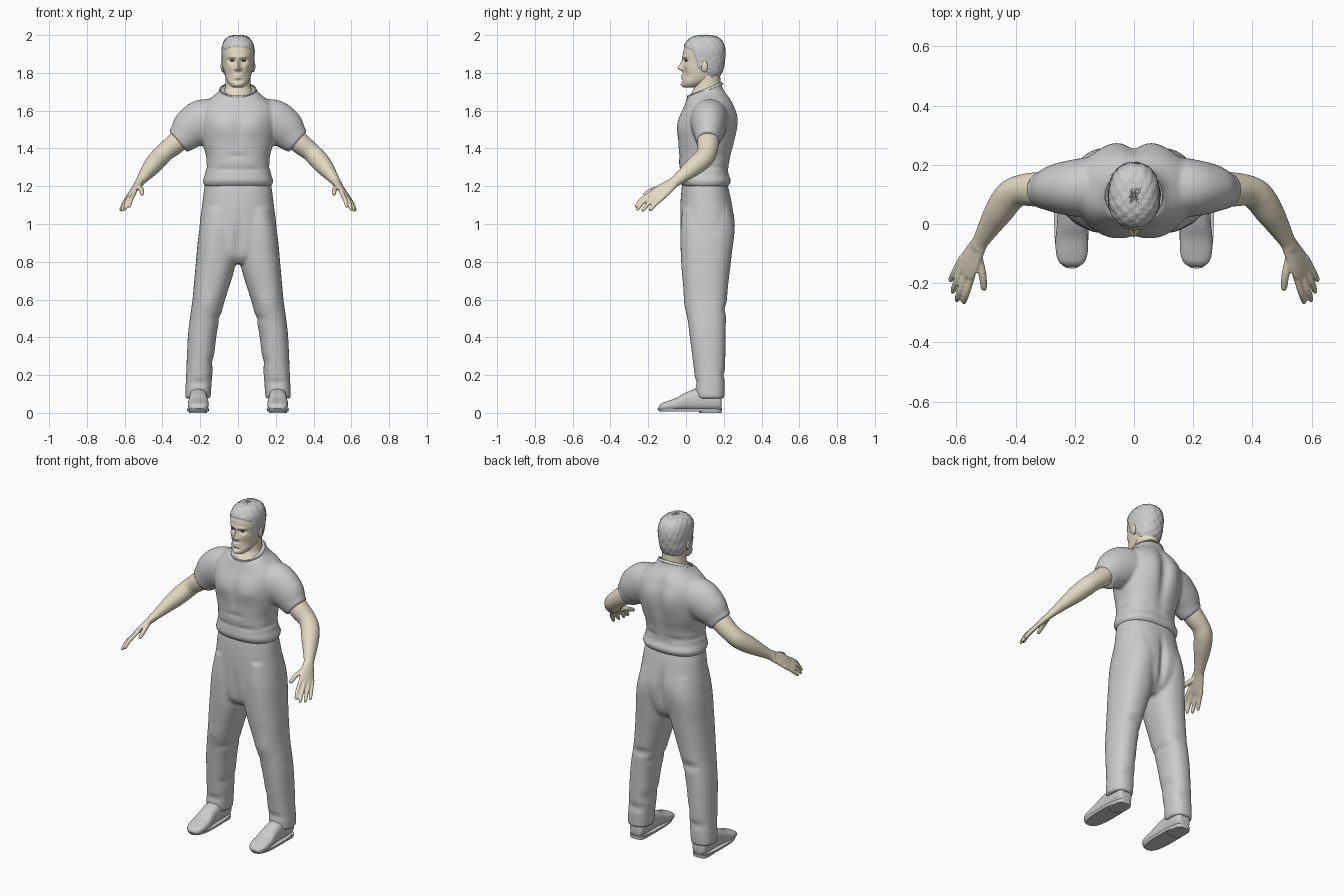
import bpy, bmesh, math, random
from mathutils import Vector, Matrix

cube = bpy.data.objects.get("Cube")
if cube:
    bpy.data.objects.remove(cube, do_unlink=True)
random.seed(4)


def material(name, rgb):
    m = bpy.data.materials.new(name)
    m.use_nodes = True
    m.diffuse_color = (*rgb, 1)
    m.node_tree.nodes["Principled BSDF"].inputs["Base Color"].default_value = (*rgb, 1)
    return m


GREY = material("plain grey", (0.6, 0.6, 0.6))
SKIN = material("pale skin", (0.77, 0.7, 0.53))
DARK = material("dark eye", (0.1, 0.09, 0.08))


def resample(rows, steps):
    """Smooth curve through rows of numbers."""
    out = []
    for i in range(len(rows) - 1):
        a, b, c, d = (rows[max(0, min(len(rows) - 1, i + k))] for k in (-1, 0, 1, 2))
        for s in range(steps):
            t = s / steps
            out.append([q + 0.5 * t * (r - p + t * (2 * p - 5 * q + 4 * r - w + t * (3 * (q - r) + w - p)))
                        for p, q, r, w in zip(a, b, c, d)])
    return out + [list(rows[-1])]


def loft(bm, rows, axis=None, side=(1, 0, 0), power=2.0, n=32, steps=5, s=1):
    """Skin rings given as x, y, z, radius along side, radius across; s=-1 mirrors."""
    rows = resample(rows, steps)
    rings = []
    for i, r in enumerate(rows):
        nxt, prv = rows[min(i + 1, len(rows) - 1)], rows[max(i - 1, 0)]
        t = Vector(axis) if axis else (Vector(nxt[:3]) - Vector(prv[:3])).normalized()
        u = Vector(side)
        u = (u - t * u.dot(t)).normalized()
        v = t.cross(u)
        ring = []
        for k in range(n):
            ang = math.tau * k / n
            ca, sa = (math.copysign(abs(f) ** (2 / power), f) for f in (math.cos(ang), math.sin(ang)))
            co = Vector(r[:3]) + u * max(r[3], 0.002) * ca + v * max(r[4], 0.002) * sa
            ring.append(bm.verts.new((co.x * s, co.y, co.z)))
        rings.append(ring)
    for a, b in zip(rings, rings[1:]):
        for k in range(n):
            bm.faces.new((a[k], a[(k + 1) % n], b[(k + 1) % n], b[k]))
    bm.faces.new(rings[0])
    bm.faces.new(rings[-1])


def slabs(rows):
    """Rows of z, left x, right x, front y, back y to level rings."""
    return [((a + b) / 2, (f + k) / 2, z, (b - a) / 2, (k - f) / 2) for z, a, b, f, k in rows]


def body(rows):
    return slabs([(z, -w, w, f, k) for z, w, f, k in rows])


def finish(bm, name, mats, voxel=0, smooth=0, angle=60):
    bmesh.ops.recalc_face_normals(bm, faces=bm.faces)
    me = bpy.data.meshes.new(name)
    bm.to_mesh(me)
    bm.free()
    ob = bpy.data.objects.new(name, me)
    bpy.context.collection.objects.link(ob)
    for m in mats:
        me.materials.append(m)
    bpy.ops.object.select_all(action="DESELECT")
    ob.select_set(True)
    bpy.context.view_layer.objects.active = ob
    if voxel:
        mod = ob.modifiers.new("Blend", "REMESH")
        mod.mode, mod.voxel_size = "VOXEL", voxel
        sm = ob.modifiers.new("Soften", "SMOOTH")
        sm.factor, sm.iterations = 0.5, smooth
        bpy.ops.object.modifier_apply(modifier="Blend")
        bpy.ops.object.modifier_apply(modifier="Soften")
    bpy.ops.object.shade_smooth_by_angle(angle=math.radians(angle))
    return ob


def sculpt(verts, bumps):
    """Soft mirrored pushes: centre, radii, push."""
    for v in verts:
        p, move = v.co.copy(), Vector()
        for c, r, d in bumps:
            for s in ((1, -1) if c[0] else (1,)):
                q = sum(((p[i] - c[i] * (s if i == 0 else 1)) / r[i]) ** 2 for i in range(3))
                if q < 9:
                    move += Vector((d[0] * s, d[1], d[2])) * math.exp(-q)
        v.co += move


# Shirt with sleeves and slanted neckline
bm = bmesh.new()
loft(bm, body([(1.2, .178, -.02, .225), (1.23, .186, -.038, .24), (1.27, .174, -.034, .225),
               (1.35, .168, -.038, .235), (1.42, .185, -.04, .252), (1.5, .2, -.042, .262),
               (1.57, .205, -.032, .262), (1.62, .195, -.012, .25), (1.66, .155, .003, .235),
               (1.69, .115, .012, .215), (1.72, .095, .02, .195), (1.77, .085, .03, .185)]),
     axis=(0, 0, 1), power=2.4, n=48)
bmesh.ops.bisect_plane(bm, geom=bm.verts[:] + bm.edges[:] + bm.faces[:], plane_co=(0, .01, 1.675),
                       plane_no=(0, -.37, .93), clear_outer=True)
bmesh.ops.holes_fill(bm, edges=[e for e in bm.edges if e.is_boundary], sides=0)
for s in (1, -1):
    loft(bm, [(.09, .125, 1.57, .085, .1), (.135, .125, 1.56, .105, .1), (.19, .122, 1.54, .118, .098),
              (.25, .12, 1.5, .108, .086), (.29, .116, 1.46, .085, .07), (.317, .115, 1.436, .073, .062)],
         side=(.6, 0, .8), s=s)
shirt = finish(bm, "shirt", [GREY], voxel=.008, smooth=7)
sculpt(shirt.data.vertices, [
    ((.085, -.04, 1.52), (.07, .06, .06), (0, -.012, 0)),       # chest
    ((0, -.04, 1.5), (.02, .06, .1), (0, .006, 0)),
    ((.07, .26, 1.55), (.06, .06, .1), (0, .014, 0)),           # shoulder blades
    ((0, .26, 1.5), (.03, .08, .17), (0, -.016, 0)),            # spine
    ((.1, .23, 1.3), (.05, .06, .015), (0, -.006, 0)),          # back folds
    ((.08, -.04, 1.29), (.07, .05, .013), (0, .006, 0)),        # waist folds
    ((0, -.04, 1.36), (.06, .05, .015), (0, .005, 0)),
    ((.17, .1, 1.3), (.04, .1, .012), (-.006, 0, 0))])

# Collar band
bm = bmesh.new()
tilt = Matrix.Translation((0, .1, 1.708)) @ Matrix.Rotation(.38, 4, "X")
for i in range(48):
    a, b = (math.tau * k / 48 for k in (i, i + 1))
    quad = [(math.cos(t) * r * .98, math.sin(t) * r * 1.0, z)
            for r, z in ((.093, .006), (.098, -.008)) for t in (a, b)]
    vs = [bm.verts.new(tilt @ Vector(q)) for q in quad]
    bm.faces.new((vs[0], vs[1], vs[3], vs[2]))
bmesh.ops.remove_doubles(bm, verts=bm.verts, dist=.0005)
bmesh.ops.solidify(bm, geom=bm.faces[:], thickness=.006)
finish(bm, "collar", [GREY])

# Trousers
bm = bmesh.new()
loft(bm, body([(1.22, .172, -.018, .215), (1.18, .18, -.024, .228), (1.1, .19, -.03, .244),
               (1, .203, -.031, .254), (.9, .205, -.028, .246), (.83, .18, -.015, .22), (.79, .08, .02, .18)]),
     axis=(0, 0, 1), power=2.3, n=48)
for s in (1, -1):
    loft(bm, slabs([(1.08, .02, .18, -.02, .23), (.95, .008, .208, -.03, .25), (.8, .012, .223, -.026, .238),
                    (.7, .036, .232, -.018, .226), (.6, .068, .241, -.005, .217), (.5, .095, .255, .008, .212),
                    (.4, .115, .266, .02, .21), (.2, .136, .275, .045, .207), (.12, .142, .279, .05, .205),
                    (.075, .145, .28, .055, .203)]), axis=(0, 0, 1), power=2.3, s=s)
trousers = finish(bm, "trousers", [GREY], voxel=.009, smooth=8)
sculpt(trousers.data.vertices, [
    ((.09, .25, 1.0), (.06, .08, .09), (0, .01, 0)),            # seat
    ((0, .25, .96), (.02, .08, .12), (0, -.022, 0)),
    ((0, -.03, .9), (.02, .06, .1), (0, .012, 0)),
    ((.16, -.01, .58), (.06, .06, .06), (0, -.008, 0)),         # knees
    ((.12, .1, .5), (.05, .12, .02), (.008, 0, 0)),
    ((.16, .21, .55), (.06, .05, .025), (0, -.01, 0)),
    ((.2, .03, .16), (.06, .05, .02), (0, .008, 0)),            # ankle folds
    ((.2, .21, .2), (.07, .05, .025), (0, -.008, 0)),
    ((.14, .12, .27), (.04, .1, .03), (.008, 0, 0))])

# Shoes with sole and heel
for s, tag in ((1, "left"), (-1, "right")):
    bm = bmesh.new()
    rows = [(.188, .025, .03, .07), (.18, .04, .015, .1), (.14, .048, .012, .125), (.06, .048, .012, .128),
            (0, .05, .012, .108), (-.05, .055, .012, .08), (-.1, .053, .012, .062),
            (-.13, .042, .012, .05), (-.145, .02, .014, .034)]
    loft(bm, [(.21, y, (a + b) / 2, w, (b - a) / 2) for y, w, a, b in rows], axis=(0, 1, 0), power=2.5, s=s)
    finish(bm, tag + "_shoe", [GREY])
    bm = bmesh.new()
    loft(bm, slabs([(.007, .156, .266, -.14, .186), (.022, .152, .27, -.151, .19)]),
         axis=(0, 0, 1), power=2.7, steps=1, s=s)
    loft(bm, slabs([(0, .165, .258, .07, .188), (.02, .162, .262, .065, .19)]),
         axis=(0, 0, 1), power=3.5, steps=1, s=s)
    finish(bm, tag + "_sole", [GREY], angle=30)

# Arms with palm, fingers and thumb
across = (.42, .8, -.4)
fingers = [((.55, -.185, 1.163), (.566, -.235, 1.13), (.577, -.268, 1.088)),
           ((.568, -.17, 1.152), (.588, -.226, 1.117), (.6, -.262, 1.072)),
           ((.58, -.148, 1.143), (.601, -.198, 1.108), (.614, -.233, 1.067)),
           ((.587, -.125, 1.137), (.607, -.164, 1.104), (.622, -.194, 1.07)),
           ((.525, -.11, 1.2), (.512, -.17, 1.183), (.506, -.225, 1.155))]
for s, tag in ((1, "left"), (-1, "right")):
    bm = bmesh.new()
    loft(bm, [(.26, .118, 1.49, .055, .055), (.33, .117, 1.427, .058, .056), (.385, .113, 1.382, .052, .05),
              (.42, .093, 1.347, .053, .051), (.455, .045, 1.306, .05, .047), (.49, -.01, 1.262, .039, .035),
              (.517, -.056, 1.226, .03, .025), (.53, -.08, 1.21, .031, .022)], side=across, s=s)
    loft(bm, [(.518, -.058, 1.224, .029, .022), (.536, -.092, 1.199, .038, .019),
              (.556, -.13, 1.172, .046, .016), (.571, -.16, 1.15, .044, .012), (.576, -.17, 1.143, .03, .006)],
         side=across, s=s)
    for f in fingers:
        base, mid, tip = (Vector(p) for p in f)
        r = .0135 if f is fingers[4] else .0112
        root = base + (base - mid) * .35
        loft(bm, [(*root, r, r), (*base, r, r), (*mid, r, r), (*mid.lerp(tip, .8), r * .85, r * .8),
                  (*tip, r * .35, r * .35)], side=across, n=12, s=s)
    finish(bm, tag + "_arm", [SKIN], voxel=.0045, smooth=3)

# Neck
bm = bmesh.new()
loft(bm, body([(1.63, .1, .03, .19), (1.675, .092, .016, .19), (1.7, .078, .032, .187),
               (1.73, .068, .045, .184), (1.8, .064, .05, .18)]), axis=(0, 0, 1), steps=8, n=48)
finish(bm, "neck", [SKIN])

# Head, with hair raised and coloured by the hairline
hairline = [(1.7, .16), (1.77, .135), (1.8, .115), (1.83, .062), (1.88, .05), (1.92, .03), (1.938, -.01), (1.95, -.1)]


def hair_depth(p):
    for (za, ya), (zb, yb) in zip(hairline, hairline[1:]):
        if za <= p.z <= zb:
            return min(p.y - ya - (yb - ya) * (p.z - za) / (zb - za), p.z - 1.768)
    return .05 if p.z > 1.9 else -1


bm = bmesh.new()
loft(bm, body([(1.722, .02, -.008, .045), (1.73, .038, -.018, .07), (1.75, .055, -.021, .115),
               (1.78, .067, -.017, .168), (1.82, .075, -.015, .19), (1.86, .079, -.014, .198),
               (1.9, .082, -.016, .203), (1.935, .08, -.008, .2), (1.963, .07, .008, .188),
               (1.982, .052, .032, .165), (1.991, .028, .06, .135), (1.993, .004, .095, .1)]),
     axis=(0, 0, 1), power=2.25, n=120, steps=10)
sculpt(bm.verts, [
    ((0, -.02, 1.826), (.012, .06, .014), (0, -.024, 0)),       # nose tip
    ((0, -.02, 1.85), (.009, .06, .026), (0, -.015, 0)),        # nose bridge
    ((.013, -.02, 1.82), (.008, .05, .008), (0, -.01, 0)),      # nostrils
    ((.032, -.015, 1.864), (.018, .05, .011), (0, .014, 0)),    # eye sockets
    ((.03, -.015, 1.885), (.028, .05, .008), (0, -.006, 0)),    # brows
    ((.045, -.01, 1.835), (.016, .05, .016), (0, -.005, 0)),    # cheeks
    ((.045, 0, 1.79), (.016, .05, .02), (0, .005, 0)),
    ((0, -.02, 1.786), (.022, .05, .006), (0, -.009, 0)),       # lips
    ((0, -.02, 1.773), (.02, .05, .006), (0, -.009, 0)),
    ((0, -.02, 1.757), (.022, .05, .006), (0, .004, 0)),
    ((0, -.02, 1.738), (.02, .05, .012), (0, -.008, 0))])       # chin
bm.normal_update()
for v in bm.verts:
    d = hair_depth(v.co)
    if d > 0:
        out = (v.co - Vector((0, .09, 1.85))).normalized()
        rough = random.uniform(-.0012, .0012) + .0015 * math.sin(v.co.x * 160) * math.sin(v.co.y * 130 + v.co.z * 90)
        v.co += out * (min(1, d / .008) * .007 + rough)
for f in bm.faces:
    f.material_index = 1 if hair_depth(f.calc_center_median()) > 0 else 0
finish(bm, "head", [SKIN, GREY])

# Ears and eyes
for s, tag in ((1, "left"), (-1, "right")):
    for part, loc, size, mat in (("ear", (.082, .097, 1.835), (.009, .018, .032), SKIN),
                                 ("eye", (.031, .0, 1.864), (.011, .007, .005), DARK)):
        bm = bmesh.new()
        bmesh.ops.create_uvsphere(bm, u_segments=20, v_segments=12, radius=1)
        turn = Matrix.Rotation(-.25 * s, 4, "Z") if part == "ear" else Matrix()
        place = Matrix.Translation((loc[0] * s, loc[1], loc[2])) @ turn @ Matrix.Diagonal((*size, 1))
        bmesh.ops.transform(bm, matrix=place, verts=bm.verts)
        finish(bm, tag + "_" + part, [mat])
